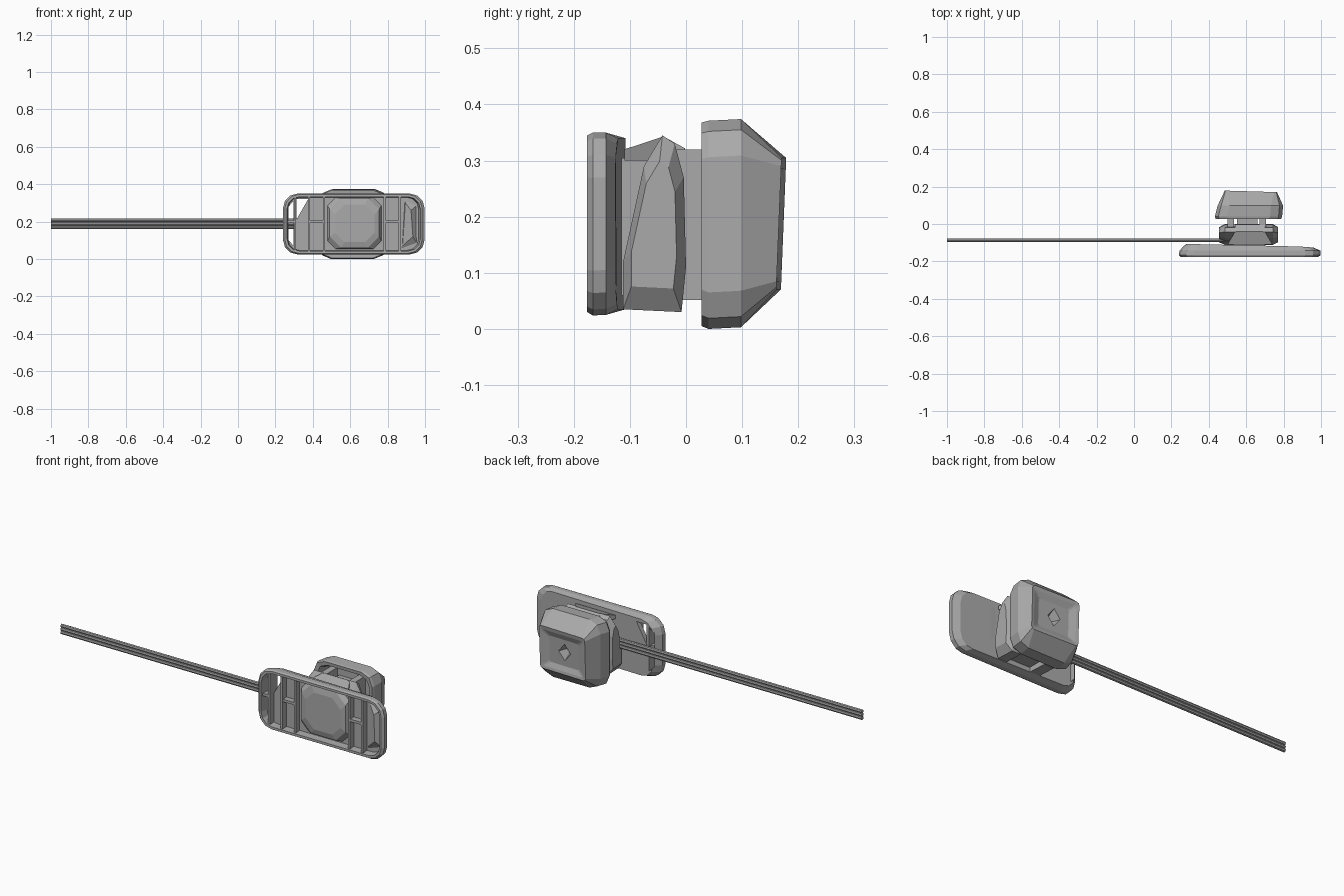
import bpy, bmesh, math
from mathutils import Vector

if "Cube" in bpy.data.objects:
    bpy.data.objects.remove(bpy.data.objects["Cube"])

GREY = (0.4, 0.4, 0.4, 1)
grey = bpy.data.materials.new("grey plastic")
grey.use_nodes = True
grey.diffuse_color = GREY
grey.node_tree.nodes["Principled BSDF"].inputs["Base Color"].default_value = GREY


def finish(name, bm):
    bmesh.ops.recalc_face_normals(bm, faces=bm.faces[:])
    mesh = bpy.data.meshes.new(name)
    bm.to_mesh(mesh)
    bm.free()
    mesh.materials.append(grey)
    ob = bpy.data.objects.new(name, mesh)
    bpy.context.scene.collection.objects.link(ob)
    return ob


def rounded(y, x0, x1, z0, z1, r, steps=3):
    """Rounded rectangle in the XZ plane at depth y."""
    pts = []
    corners = ((x1 - r, z1 - r), (x0 + r, z1 - r), (x0 + r, z0 + r), (x1 - r, z0 + r))
    for k, (cx, cz) in enumerate(corners):
        for i in range(steps + 1):
            a = math.pi / 2 * (k + i / steps)
            pts.append(Vector((cx + r * math.cos(a), y, cz + r * math.sin(a))))
    return pts


def loft(name, rings):
    """Closed skin through rings, capped at both ends."""
    bm = bmesh.new()
    loops = [[bm.verts.new(p) for p in ring] for ring in rings]
    n = len(loops[0])
    for a, b in zip(loops, loops[1:]):
        for i in range(n):
            j = (i + 1) % n
            bm.faces.new((a[i], a[j], b[j], b[i]))
    bm.faces.new(loops[0])
    bm.faces.new(loops[-1])
    return finish(name, bm)


def prism(name, pts, y0, y1):
    """XZ outline extruded along y."""
    return loft(name, [[Vector((x, y, z)) for x, z in pts] for y in (y0, y1)])


def box(name, x0, x1, y0, y1, z0, z1):
    return prism(name, ((x0, z0), (x1, z0), (x1, z1), (x0, z1)), y0, y1)


def cut(ob, cutter):
    mod = ob.modifiers.new("cut", "BOOLEAN")
    mod.operation = "DIFFERENCE"
    mod.solver = "EXACT"
    mod.object = cutter
    bpy.context.view_layer.objects.active = ob
    bpy.ops.object.modifier_apply(modifier=mod.name)
    bpy.data.objects.remove(cutter)


# Front tray: outer shell turned inward over the rim to a thin floor
back = rounded(-0.108, 0.275, 0.96, 0.035, 0.34, 0.07)
for p in back:
    p.y -= 0.018 * max(0, (p.x - 0.73) / 0.23)
tray = loft("front_tray", [
    back,
    rounded(-0.143, 0.243, 0.998, 0.025, 0.35, 0.08),
    rounded(-0.166, 0.24, 0.998, 0.024, 0.35, 0.08),
    rounded(-0.176, 0.25, 0.985, 0.03, 0.345, 0.075),
    rounded(-0.176, 0.262, 0.975, 0.043, 0.332, 0.065),
    rounded(-0.135, 0.268, 0.965, 0.046, 0.329, 0.06),
])

# Openings through the tray floor at the cable end
cut(tray, prism("slot_cutter", ((0.27, 0.10), (0.298, 0.07), (0.298, 0.31), (0.27, 0.28)), -0.16, -0.05))
cut(tray, prism("corner_cutter", ((0.312, 0.21), (0.375, 0.32), (0.312, 0.32)), -0.16, -0.05))

# Stiffening ribs inside the tray
for i, x in enumerate((0.305, 0.38, 0.46, 0.785, 0.865)):
    box(f"upright_rib_{i}", x - 0.006, x + 0.006, -0.168, -0.125, 0.04, 0.335)
for i, (x0, x1) in enumerate(((0.26, 0.305), (0.38, 0.46), (0.785, 0.865))):
    box(f"cross_rib_{i}", x0, x1, -0.166, -0.125, 0.192, 0.206)

# Raised centre panel with sloping sides
loft("centre_panel", [
    rounded(-0.12, 0.47, 0.775, 0.05, 0.33, 0.03, 1),
    rounded(-0.155, 0.49, 0.755, 0.06, 0.325, 0.06, 1),
    rounded(-0.163, 0.52, 0.73, 0.09, 0.29, 0.05, 1),
])

# Faceted scoop at the far end
loft("end_scoop", [
    [Vector(p) for p in ((0.875, -0.13, 0.05), (0.96, -0.13, 0.08), (0.96, -0.13, 0.29), (0.89, -0.13, 0.325))],
    [Vector(p) for p in ((0.88, -0.138, 0.07), (0.935, -0.16, 0.12), (0.925, -0.155, 0.26), (0.895, -0.14, 0.30))],
])

# Side clips between tray and cap: slanted profile, narrower on the outside
CLIP = ((-0.112, 0.035), (-0.008, 0.03), (0.0, 0.11), (-0.004, 0.27),
        (-0.02, 0.33), (-0.042, 0.345), (-0.075, 0.29), (-0.112, 0.12))
for side, inner, outer in (("right", 0.545, 0.455), ("left", 0.69, 0.77)):
    mid = inner + (outer - inner) * 0.65
    rings = []
    for x, s in ((inner, 1), (mid, 1), (outer, 0.72)):
        rings.append([Vector((x, -0.06 + (y + 0.06) * s, 0.18 + (z - 0.18) * s)) for y, z in CLIP])
    loft(f"{side}_clip", rings)

# Core, top ledge and neck joining the two halves
box("core", 0.53, 0.70, -0.115, 0.0, 0.06, 0.305)
loft("top_ledge", [
    [Vector(p) for p in ((0.50, -0.11, 0.30), (0.74, -0.11, 0.30), (0.74, -0.11, 0.32), (0.50, -0.11, 0.32))],
    [Vector(p) for p in ((0.54, -0.04, 0.30), (0.70, -0.04, 0.30), (0.70, -0.04, 0.343), (0.54, -0.04, 0.343))],
    [Vector(p) for p in ((0.54, -0.002, 0.30), (0.70, -0.002, 0.30), (0.70, -0.002, 0.322), (0.54, -0.002, 0.322))],
])
for i, x in enumerate((0.50, 0.67)):
    box(f"neck_wall_{i}", x, x + 0.035, -0.02, 0.09, 0.052, 0.32)
box("neck", 0.55, 0.66, -0.02, 0.085, 0.09, 0.285)

# Rear cap: hollow toward the tray, chamfered to a smaller dished back
rear = rounded(0.17, 0.485, 0.765, 0.07, 0.305, 0.015, 2)
dish = rounded(0.167, 0.50, 0.75, 0.085, 0.285, 0.012, 2)
pit = rounded(0.155, 0.535, 0.715, 0.11, 0.255, 0.01, 2)
for ring in (rear, dish, pit):
    for p in ring:
        p.y += 0.04 * (p.z - 0.19) - 0.03 * (p.x - 0.62)
cap = loft("rear_cap", [
    rounded(0.09, 0.475, 0.755, 0.04, 0.33, 0.05, 2),
    rounded(0.03, 0.455, 0.77, 0.025, 0.35, 0.06, 2),
    rounded(0.028, 0.437, 0.787, 0.005, 0.368, 0.065, 2),
    rounded(0.04, 0.432, 0.792, 0.0, 0.371, 0.065, 2),
    rounded(0.098, 0.447, 0.797, 0.003, 0.374, 0.065, 2),
    rear, dish, pit,
])

# Diamond socket in the back
cut(cap, loft("diamond_cutter", [
    [Vector((0.622 + dx * s, y, 0.185 + dz * s)) for dx, dz in ((0.048, 0), (0, 0.06), (-0.048, 0), (0, -0.06))]
    for y, s in ((0.11, 0.35), (0.19, 1.1))
]))

# Three-strand ribbon cable
for i in range(3):
    z = 0.17 + 0.018 * i
    ring = [(-0.088 + 0.0095 * math.cos(k * math.pi / 4), z + 0.0098 * math.sin(k * math.pi / 4)) for k in range(8)]
    loft(f"cable_strand_{i}", [[Vector((x, y, zz)) for y, zz in ring] for x in (-1.0, 0.52)])
